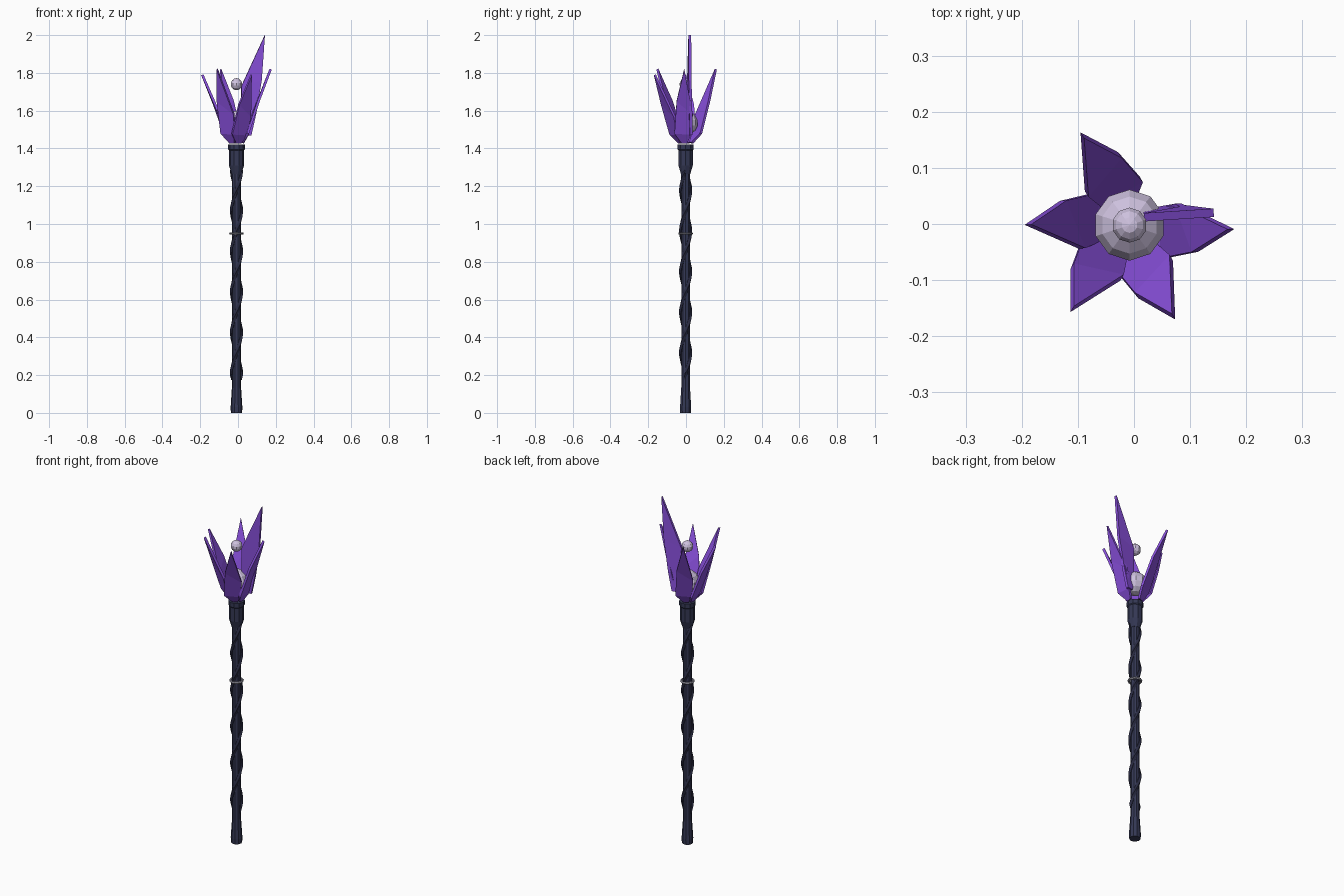
import bpy, bmesh
from math import sin, cos, pi, radians
from mathutils import Vector

if "Cube" in bpy.data.objects:
    bpy.data.objects.remove(bpy.data.objects["Cube"])

CX, CY = -0.008, -0.002


def material(name, rgb):
    m = bpy.data.materials.new(name)
    m.diffuse_color = (*rgb, 1)
    m.use_nodes = True
    m.node_tree.nodes["Principled BSDF"].inputs["Base Color"].default_value = m.diffuse_color
    return m


NAVY = material("navy_wood", (0.035, 0.04, 0.09))
DARK = material("dark_vine", (0.022, 0.024, 0.055))
VIOLET = material("violet_crystal", (0.25, 0.08, 0.72))
LILAC = material("lilac_orb", (0.62, 0.54, 0.74))
STEEL = material("steel", (0.3, 0.3, 0.36))


def add(name, verts, faces, mat):
    me = bpy.data.meshes.new(name)
    me.from_pydata(verts, [], faces)
    bm = bmesh.new()
    bm.from_mesh(me)
    bmesh.ops.recalc_face_normals(bm, faces=bm.faces)
    bm.to_mesh(me)
    bm.free()
    me.materials.append(mat)
    ob = bpy.data.objects.new(name, me)
    bpy.context.collection.objects.link(ob)
    return ob


def skin(rings, n):
    """Faces joining stacked rings of n vertices, capped at both ends."""
    f = [(k * n + i, k * n + (i + 1) % n, (k + 1) * n + (i + 1) % n, (k + 1) * n + i)
         for k in range(rings - 1) for i in range(n)]
    return f + [tuple(range(n)), tuple(range((rings - 1) * n, rings * n))]


def lathe(name, profile, n, mat):
    v = [(CX + r * cos(2 * pi * i / n), CY + r * sin(2 * pi * i / n), z)
         for r, z in profile for i in range(n)]
    return add(name, v, skin(len(profile), n), mat)


# Shaft and flared collar
lathe("shaft", [(0.03, 0), (0.031, 0.03), (0.024, 0.14), (0.024, 0.6),
                (0.024, 1.1), (0.025, 1.3)], 10, NAVY)
lathe("collar", [(0.026, 1.265), (0.04, 1.31), (0.04, 1.39),
                 (0.044, 1.395), (0.044, 1.42)], 10, NAVY)


# Two vines spiralling up the shaft
def vine(name, phase):
    steps, n, verts = 40, 5, []
    for k in range(steps + 1):
        z = 0.2 + 1.08 * k / steps
        a = phase + 2 * pi * (z - 0.21) / 0.43
        for i in range(n):
            b = 2 * pi * i / n
            r = 0.024 + 0.011 * cos(b)
            w = 0.03 * sin(b)
            verts.append((CX + r * cos(a), CY + r * sin(a), z + w))
    add(name, verts, skin(steps + 1, n), DARK)


vine("vine_a", 0)
vine("vine_b", pi)

# Grip ring
bpy.ops.mesh.primitive_torus_add(major_segments=16, minor_segments=6, major_radius=0.032,
                                 minor_radius=0.007, location=(CX, CY, 0.95))
ring = bpy.context.object
ring.name = "grip_ring"
ring.data.materials.append(STEEL)

# Faceted orbs
for name, r, z in (("large_orb", 0.065, 1.535), ("small_orb", 0.032, 1.74)):
    bpy.ops.mesh.primitive_uv_sphere_add(segments=10, ring_count=7, radius=r, location=(CX, CY, z))
    ob = bpy.context.object
    ob.name = name
    ob.data.materials.append(LILAC)


def plate(name, pts, faces, thickness):
    ob = add(name, pts, faces, VIOLET)
    s = ob.modifiers.new("thickness", "SOLIDIFY")
    s.thickness = thickness
    s.offset = 0


# Crystal petal outline: radial, tangential, height
PETAL = [(0.032, 0.014, 1.43), (0.032, -0.016, 1.43), (0.068, -0.05, 1.48),
         (0.122, -0.031, 1.65), (0.18, 0.018, 1.82), (0.08, 0.05, 1.58), (0.055, 0.036, 1.475)]
for i, (deg, top) in enumerate(((112, 1.82), (174, 1.79), (230, 1.82), (290, 1.79), (352, 1.82))):
    a = radians(deg)
    k = (top - 1.43) / 0.39
    pts = [(CX + r * cos(a) - t * sin(a), CY + r * sin(a) + t * cos(a), 1.43 + (z - 1.43) * k)
           for r, t, z in PETAL]
    plate(f"crystal_petal_{i + 1}", pts, [(0, 1, 2, 6), (2, 3, 5, 6), (3, 4, 5)], 0.013)

# Tall loose crystal blade
BLADE = [(0.142, 0.02, 2.0), (0.018, 0.012, 1.73), (0.018, 0.014, 1.58), (0.035, 0.022, 1.47),
         (0.07, 0.028, 1.47), (0.095, 0.026, 1.58), (0.125, 0.022, 1.76)]
plate("tall_crystal", BLADE, [(0, 1, 6), (1, 2, 5, 6), (2, 3, 4, 5)], 0.015)
